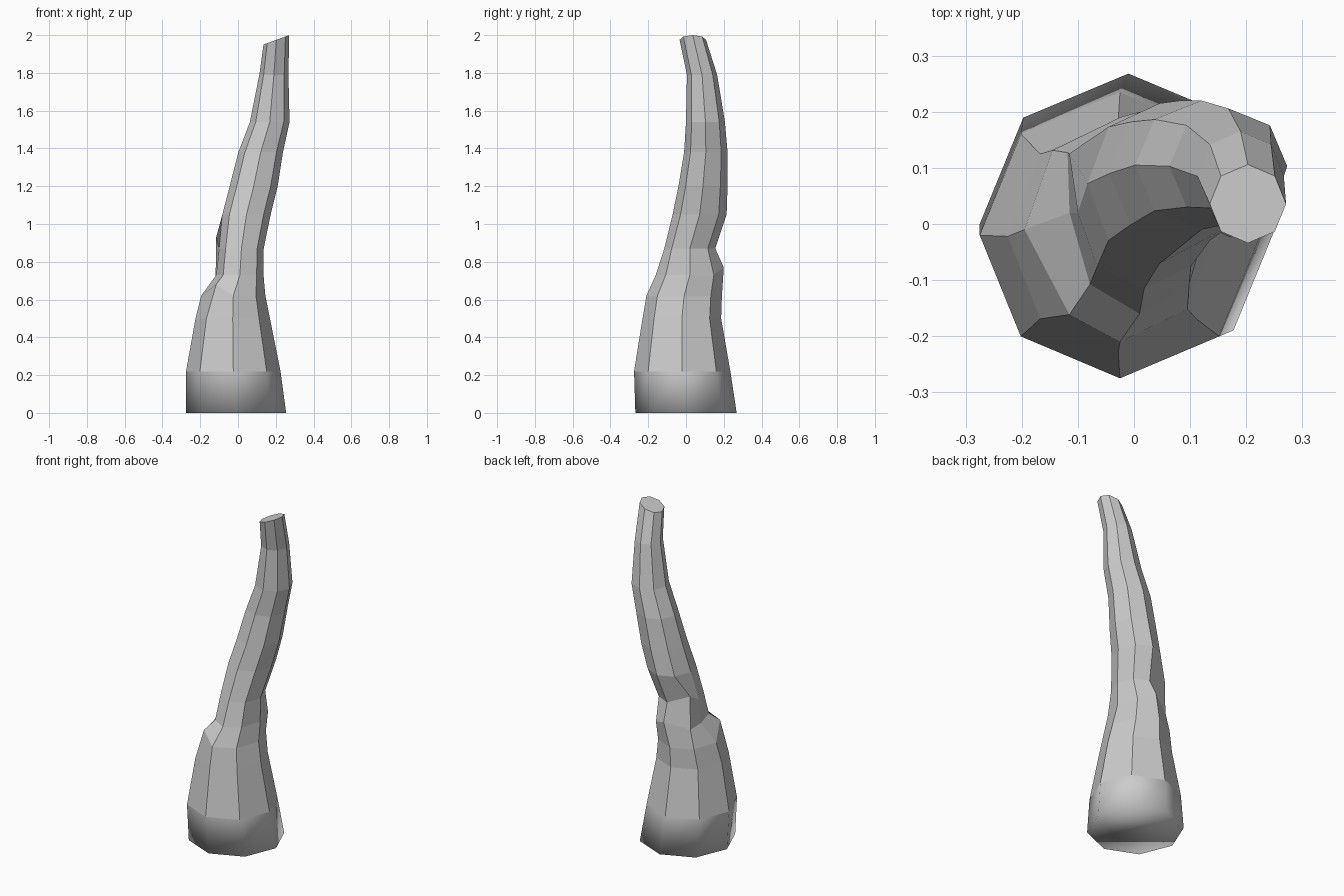
import bpy
import bmesh
from math import cos, sin, tau

cube = bpy.data.objects.get("Cube")
if cube:
    bpy.data.objects.remove(cube, do_unlink=True)

SIDES = 8

# Cross-sections from base to tip: height, centre x, centre y, radius x, radius y
RINGS = [
    (0, -.01, .0, .265, .268),
    (.22, -.025, -.02, .25, .255),
    (.5, -.028, -.022, .197, .208),
    (.62, -.025, -.01, .17, .2),
    (.73, .01, .02, .125, .18),
    (.87, .018, .02, .118, .135),
    (1.05, .045, .072, .128, .143),
    (1.2, .083, .09, .127, .13),
    (1.38, .12, .105, .118, .115),
    (1.54, .168, .103, .105, .103),
    (1.79, .19, .085, .077, .08),
    (1.975, .203, .036, .068, .07),
]

# Knots and dents: (ring, column) -> shift
KNOTS = {
    (3, 5): (.03, -.01, .06),
    (4, 3): (-.04, -.02, 0),
    (4, 2): (0, 0, .04),
    (5, 3): (-.05, .01, .06),
}


def grey_material():
    mat = bpy.data.materials.new("plain grey")
    colour = (.6, .6, .6, 1)
    mat.use_nodes = True
    mat.diffuse_color = colour
    shader = mat.node_tree.nodes["Principled BSDF"]
    shader.inputs["Base Color"].default_value = colour
    shader.inputs["Roughness"].default_value = .9
    return mat


def build_trunk():
    bm = bmesh.new()
    rings = []
    for i, (z, cx, cy, rx, ry) in enumerate(RINGS):
        # The tip is cut off at a slant
        slant = .025 if i == len(RINGS) - 1 else 0
        ring = []
        for k in range(SIDES):
            a = tau * k / SIDES
            dx, dy, dz = KNOTS.get((i, k), (0, 0, 0))
            ring.append(bm.verts.new((cx + rx * cos(a) + dx,
                                      cy + ry * sin(a) + dy,
                                      z + slant * cos(a) + dz)))
        rings.append(ring)

    # Faceted bark, with a softly shaded foot
    for i, (low, high) in enumerate(zip(rings, rings[1:])):
        for k in range(SIDES):
            n = (k + 1) % SIDES
            face = bm.faces.new((low[k], low[n], high[n], high[k]))
            face.smooth = i == 0

    # Closed ends
    bm.faces.new(rings[0][::-1]).smooth = True
    bm.faces.new(rings[-1])
    bmesh.ops.recalc_face_normals(bm, faces=bm.faces[:])

    mesh = bpy.data.meshes.new("trunk")
    bm.to_mesh(mesh)
    bm.free()
    mesh.materials.append(grey_material())
    trunk = bpy.data.objects.new("trunk", mesh)
    bpy.context.collection.objects.link(trunk)


build_trunk()
